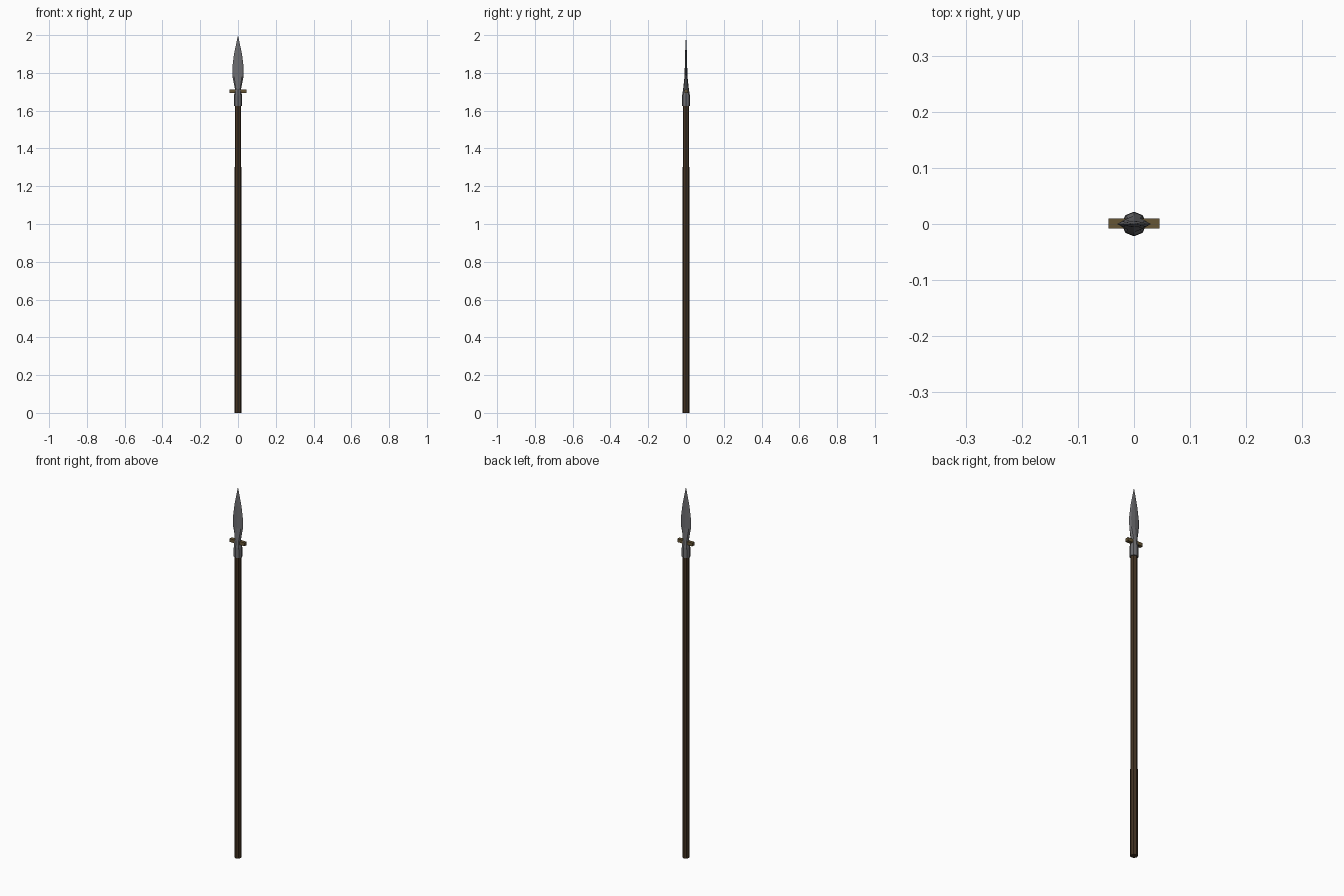
import bpy, bmesh
from math import cos, sin, pi

if "Cube" in bpy.data.objects:
    bpy.data.objects.remove(bpy.data.objects["Cube"])


def material(name, rgb):
    m = bpy.data.materials.new(name)
    m.diffuse_color = (*rgb, 1)
    m.use_nodes = True
    m.node_tree.nodes["Principled BSDF"].inputs["Base Color"].default_value = m.diffuse_color
    return m


def loft(name, sections, mat, sides=8, tip=None):
    """Skin elliptical rings given as (z, rx, ry), optionally ending in a point."""
    bm = bmesh.new()
    rings = [[bm.verts.new((rx * cos(2 * pi * i / sides), ry * sin(2 * pi * i / sides), z))
              for i in range(sides)] for z, rx, ry in sections]
    for a, b in zip(rings, rings[1:]):
        for i in range(sides):
            j = (i + 1) % sides
            bm.faces.new((a[i], a[j], b[j], b[i]))
    bm.faces.new(rings[0][::-1])
    if tip is None:
        bm.faces.new(rings[-1])
    else:
        apex = bm.verts.new((0, 0, tip))
        for i in range(sides):
            bm.faces.new((rings[-1][i], rings[-1][(i + 1) % sides], apex))
    bmesh.ops.recalc_face_normals(bm, faces=bm.faces)
    mesh = bpy.data.meshes.new(name)
    bm.to_mesh(mesh)
    bm.free()
    mesh.materials.append(mat)
    ob = bpy.data.objects.new(name, mesh)
    bpy.context.collection.objects.link(ob)
    return ob


wood = material("dark_wood", (0.055, 0.032, 0.016))
steel = material("dark_steel", (0.15, 0.15, 0.16))
brass = material("old_brass", (0.13, 0.09, 0.035))

# Octagonal shaft
loft("shaft", [(0, 0.018, 0.018), (1.64, 0.017, 0.017)], wood)

# Socket flowing into a flattened leaf-shaped blade
loft("spear_head", [
    (1.625, 0.022, 0.022),
    (1.68, 0.021, 0.021),
    (1.715, 0.016, 0.015),
    (1.78, 0.029, 0.008),
    (1.83, 0.030, 0.0065),
    (1.90, 0.021, 0.005),
], steel, tip=2.0)

# Crossbar through the socket
bpy.ops.mesh.primitive_cube_add(size=1, location=(0, 0.001, 1.703))
bar = bpy.context.object
bar.name = "crossbar"
bar.scale = (0.09, 0.018, 0.018)
bar.data.materials.append(brass)
